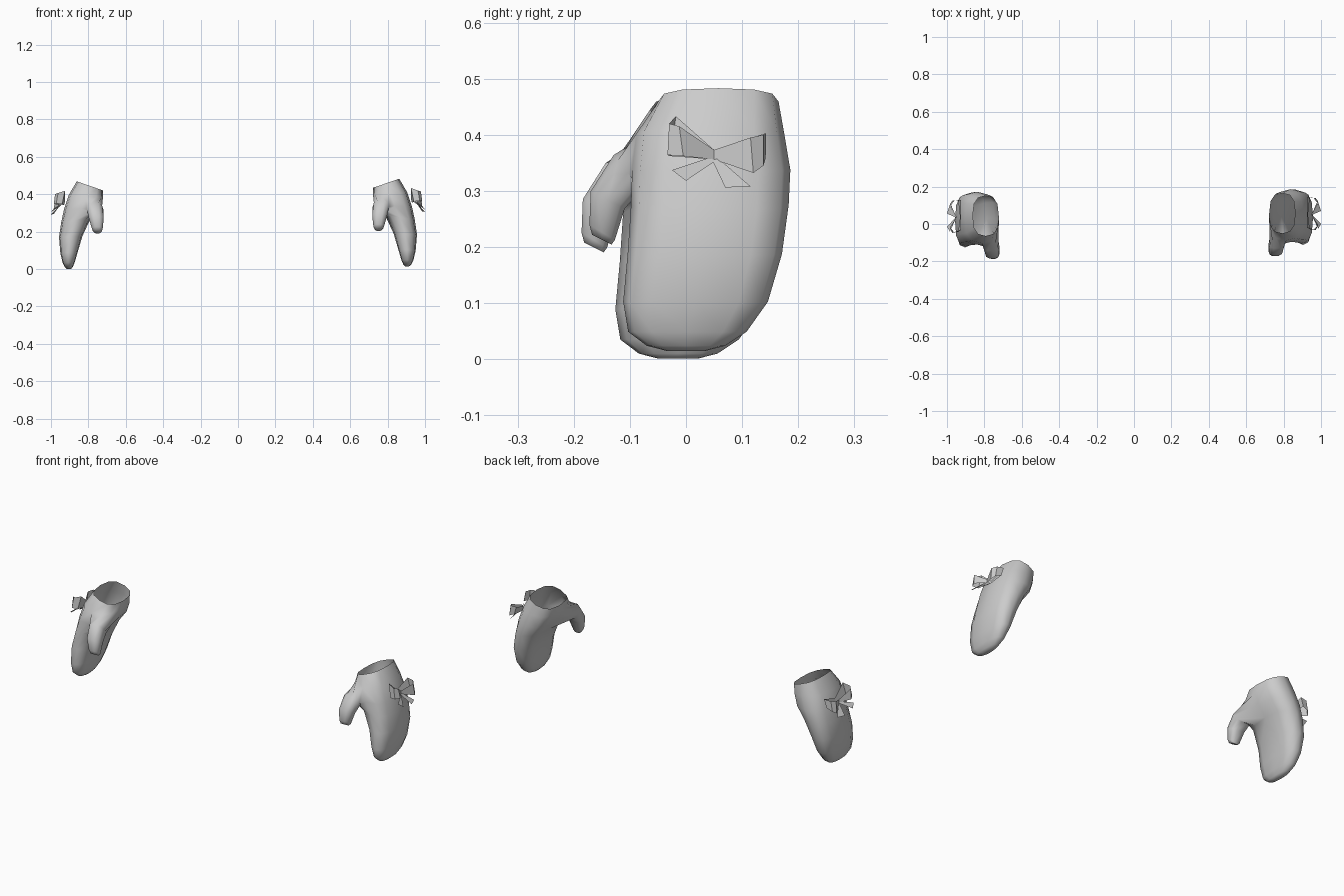
import bpy, bmesh, math

if "Cube" in bpy.data.objects:
    bpy.data.objects.remove(bpy.data.objects["Cube"])

N = 12   # sides of the mitten body
T = 10   # sides of the thumb

# body sections: inner (x, z), outer (x, z), y front, y back
BODY = [
    ((.723, .435), (.862, .483), -.050, .165),
    ((.722, .395), (.905, .410), -.088, .175),
    ((.745, .340), (.930, .335), -.096, .186),
    ((.788, .285), (.945, .265), -.098, .183),
    ((.832, .190), (.957, .185), -.104, .171),
    ((.857, .105), (.950, .100), -.112, .146),
    ((.873, .050), (.938, .048), -.103, .108),
    ((.884, .024), (.926, .024), -.070, .070),
    ((.892, .015), (.915, .015), -.035, .035),
]
# thumb sections: x inner, x outer, front (y, z), back (y, z)
THUMB = [
    (.720, .808, (-.130, .365), (-.078, .300)),
    (.718, .797, (-.171, .300), (-.108, .268)),
    (.724, .780, (-.173, .240), (-.126, .212)),
    (.732, .770, (-.168, .222), (-.132, .204)),
]


def soft(v, p=.75):
    return math.copysign(abs(v) ** p, v)


def finish(bm, name, smooth):
    bmesh.ops.recalc_face_normals(bm, faces=bm.faces)
    me = bpy.data.meshes.new(name)
    bm.to_mesh(me)
    bm.free()
    ob = bpy.data.objects.new(name, me)
    bpy.context.collection.objects.link(ob)
    if smooth:
        bpy.ops.object.select_all(action='DESELECT')
        ob.select_set(True)
        bpy.context.view_layer.objects.active = ob
        bpy.ops.object.shade_smooth_by_angle(angle=math.radians(55))
    return ob


def bridge(bm, a, b):
    n = len(a)
    for i in range(n):
        j = (i + 1) % n
        bm.faces.new((a[i], a[j], b[j], b[i]))


def mitten(name, place):
    bm = bmesh.new()
    # lofted hand, open at the cuff
    rings = []
    for (xi, zi), (xo, zo), y0, y1 in BODY:
        ring = []
        for k in range(N):
            a = 2 * math.pi * k / N
            t = (1 + soft(math.cos(a))) / 2
            y = (y0 + y1) / 2 + (y1 - y0) / 2 * soft(math.sin(a))
            ring.append(bm.verts.new(place(xi + (xo - xi) * t, y, zi + (zo - zi) * t)))
        rings.append(ring)
    for r in range(len(rings) - 1):
        for k in range(N):
            if r in (1, 2) and k in (6, 7, 8):
                continue  # thumb hole
            j = (k + 1) % N
            bm.faces.new((rings[r][k], rings[r][j], rings[r + 1][j], rings[r + 1][k]))
    bm.faces.new(rings[-1])
    # thumb growing out of the hole
    last = rings[1][6:10] + [rings[2][9]] + rings[3][9:5:-1] + [rings[2][6]]
    for xi, xo, f, b in THUMB:
        ring = []
        for i in range(T):
            a = (4 - i) * 2 * math.pi / T
            c, s = soft(math.cos(a)), soft(math.sin(a))
            ring.append(bm.verts.new(place(
                (xi + xo) / 2 + (xo - xi) / 2 * c,
                (f[0] + b[0]) / 2 + (f[0] - b[0]) / 2 * s,
                (f[1] + b[1]) / 2 + (f[1] - b[1]) / 2 * s)))
        bridge(bm, last, ring)
        last = ring
    bm.faces.new(last)
    finish(bm, name, True)


# ribbon strips of the bow: pairs of top and bottom edge points
LOOP_FRONT = [((.950, .05, .373), (.950, .05, .356)), ((.978, -.012, .415), (.985, -.005, .362)),
              ((.962, -.030, .420), (.972, -.033, .364)), ((.925, -.018, .433), (.940, -.028, .362)),
              ((.925, .05, .373), (.930, .05, .356))]
LOOP_BACK = [((.950, .05, .373), (.950, .05, .356)), ((.978, .115, .395), (.985, .120, .332)),
             ((.962, .138, .400), (.972, .138, .345)), ((.925, .143, .403), (.940, .142, .358)),
             ((.925, .05, .373), (.930, .05, .356))]
TAIL_FRONT = [((.948, .05, .362), (.948, .053, .354)), ((.985, -.025, .337), (1.0, .0, .318))]
TAIL_BACK = [((.948, .053, .362), (.948, .047, .354)), ((.985, .115, .308), (1.0, .070, .306))]


def bow(name, place):
    bm = bmesh.new()
    for strip in (LOOP_FRONT, LOOP_BACK, TAIL_FRONT, TAIL_BACK):
        pairs = [(bm.verts.new(place(*p)), bm.verts.new(place(*q))) for p, q in strip]
        for (a, b), (c, d) in zip(pairs, pairs[1:]):
            bm.faces.new((a, b, d, c))
    finish(bm, name, False)


# the left mitten is a mirror image, set slightly forward and lower
for side, sx, shift in (("right", 1, 0), ("left", -1, -.014)):
    def place(x, y, z):
        return (sx * x, y + shift, z + shift)
    mitten(side + "_mitten", place)
    bow(side + "_bow", place)
